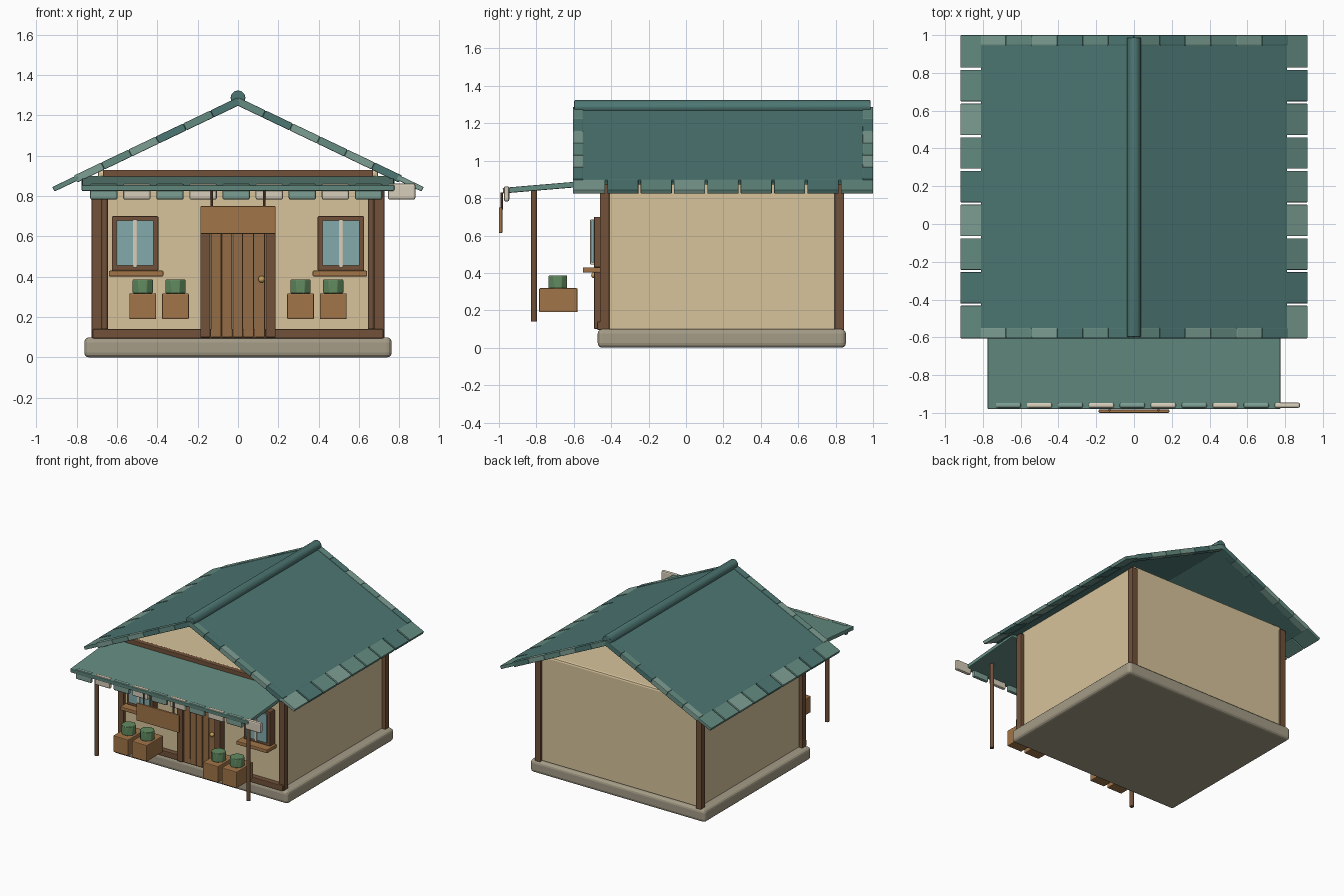
import bpy, math
from mathutils import Vector

if "Cube" in bpy.data.objects:
    bpy.data.objects.remove(bpy.data.objects["Cube"])


def mat(name, r, g, b):
    m = bpy.data.materials.new(name)
    m.diffuse_color = tuple((c / 255) ** 2.2 for c in (r, g, b)) + (1,)
    m.use_nodes = True
    m.node_tree.nodes["Principled BSDF"].inputs["Base Color"].default_value = m.diffuse_color
    return m


STONE = mat("stone", 163, 155, 134)
PLASTER = mat("plaster", 214, 194, 154)
TIMBER = mat("timber", 112, 82, 60)
WOOD = mat("wood", 160, 116, 74)
PLANK = mat("plank", 146, 108, 70)
TEAL = mat("teal", 78, 118, 114)
MID = mat("teal_mid", 100, 138, 128)
LIGHT = mat("teal_light", 124, 158, 146)
CREAM = mat("cream", 214, 204, 184)
GLASS = mat("glass", 130, 168, 170)
GREEN = mat("leaf", 98, 138, 96)
BRASS = mat("brass", 200, 160, 90)


def finish(o, name, m, bevel=0.0, seg=2):
    o.name = name
    o.data.materials.append(m)
    if bevel:
        b = o.modifiers.new("bevel", 'BEVEL')
        b.width, b.segments = bevel, seg
    return o


def box(name, x, y, z, m, bevel=0.005):
    """Box from (min, max) ranges."""
    bpy.ops.mesh.primitive_cube_add(size=1, location=[(a + b) / 2 for a, b in (x, y, z)])
    o = bpy.context.object
    o.scale = [b - a for a, b in (x, y, z)]
    bpy.ops.object.transform_apply(location=False, rotation=False, scale=True)
    return finish(o, name, m, bevel)


def cyl(name, loc, r, h, m, sides=12, rot=(0, 0, 0), bevel=0.0):
    bpy.ops.mesh.primitive_cylinder_add(vertices=sides, radius=r, depth=h, location=loc, rotation=rot)
    o = finish(bpy.context.object, name, m, bevel)
    bpy.ops.object.shade_smooth_by_angle(angle=math.radians(35))
    return o


# Plinth and walls
o = box("stone_base", (-.762, .762), (-.472, .855), (0, .1), STONE, .025)
o.modifiers["bevel"].segments = 3
box("walls", (-.695, .695), (-.435, .825), (.09, .93), PLASTER, .015)

# Timber frame
for sx in (-1, 1):
    for y in (-.435, .82):
        box("corner_post", (sx * .7 - .025, sx * .7 + .025), (y - .025, y + .025), (.09, .9), TIMBER)
    cyl("porch_post", (sx * .66, -.812, .49), .016, .7, TIMBER)
box("front_sill_beam", (-.72, .72), (-.475, -.43), (.095, .14), TIMBER)
box("front_top_beam", (-.67, .67), (-.465, -.425), (.88, .93), TIMBER)

# Main roof: slope helper places a box along the pitch
A = math.radians(25.5)
APEX = 1.285


def slope_box(name, side, s, y, n, m, bevel=.004):
    """Box spanning s down the slope, y along the ridge, n along the normal."""
    o = box(name, (-(s[1] - s[0]) / 2, (s[1] - s[0]) / 2), y, n, m, bevel)
    sm, nm = sum(s) / 2, sum(n) / 2
    o.location = Vector((side * (sm * math.cos(A) + nm * math.sin(A)), sum(y) / 2,
                         APEX - sm * math.sin(A) + nm * math.cos(A)))
    o.rotation_euler = (0, side * A, 0)
    return o


Y0, Y1 = -.605, 1.0
tones = [MID, TEAL, MID, LIGHT, TEAL, MID, LIGHT, MID, MID]
for side in (-1, 1):
    slope_box("roof_slope", side, (0, .9), (Y0 + .005, Y1 - .005), (-.03, 0), TEAL)
    step = (Y1 - Y0) / 9
    for i in range(9):
        y = Y0 + i * step
        slope_box("eave_tile", side, (.88, 1.02), (y + (.006 if i else 0), y + step - (.006 if i < 8 else 0)),
                  (-.026, -.001), tones[i if side < 0 else (i + 3) % 9])
    for i in range(6):
        for y in ((Y0, Y0 + .055), (Y1 - .055, Y1)):
            slope_box("gable_tile", side, (.15 * i, .15 * i + .149), y, (-.034, .004),
                      (TEAL, MID, TEAL, LIGHT, MID, LIGHT)[(i + (side > 0)) % 6])
cyl("ridge_cap", (0, .195, 1.287), .037, 1.585, TEAL, 12, (math.pi / 2, 0, 0), .004)

# Porch awning with its hanging valance
o = box("awning", (-.775, .775), (-.265, .265), (-.015, .015), MID)
o.location = (0, -.715, .862)
o.rotation_euler = (math.radians(4.8), 0, 0)
for i in range(10):
    x = -.665 + .164 * i
    box("valance_flap", (x - .068, x + .068), (-.974, -.945), (.782, .863), CREAM if i % 2 else LIGHT, .01)

# Blank hanging board
box("hanging_board", (-.187, .187), (-1.0, -.982), (.613, .75), WOOD)
for x in (-.13, .13):
    cyl("board_hanger", (x, -.985, .785), .007, .09, TIMBER, 8)

# Door
for i in range(5):
    x = -.135 + .054 * i
    box("door_plank", (x, x + .052), (-.48, -.43), (.1, .68), PLANK)
for sx in (-1, 1):
    box("door_jamb", (sx * .162 - .025, sx * .162 + .025), (-.492, -.43), (.1, .7), TIMBER)
box("door_lintel", (-.187, .187), (-.492, -.43), (.66, .7), TIMBER)
bpy.ops.mesh.primitive_uv_sphere_add(segments=12, ring_count=8, radius=.017, location=(.117, -.49, .388))
finish(bpy.context.object, "door_knob", BRASS)
bpy.ops.object.shade_smooth()

# Windows, crates and plants on both sides
for sx in (-1, 1):
    c = sx * .51
    box("window_frame", (c - .115, c + .115), (-.492, -.43), (.43, .7), TIMBER)
    box("window_glass", (c - .092, c + .092), (-.505, -.485), (.455, .68), GLASS, .002)
    box("window_mullion", (c - .01, c + .01), (-.512, -.485), (.445, .685), CREAM, .002)
    c = sx * .505
    box("window_sill", (c - .135, c + .135), (-.552, -.43), (.402, .43), WOOD)
    for cx in (.31, .472):
        x = sx * cx
        box("crate", (x - .066, x + .066), (-.785, -.58), (.19, .318), WOOD)
        cyl("plant", (x, -.685, .352), .054, .068, GREEN, 8, (0, 0, math.pi / 8), .004)
